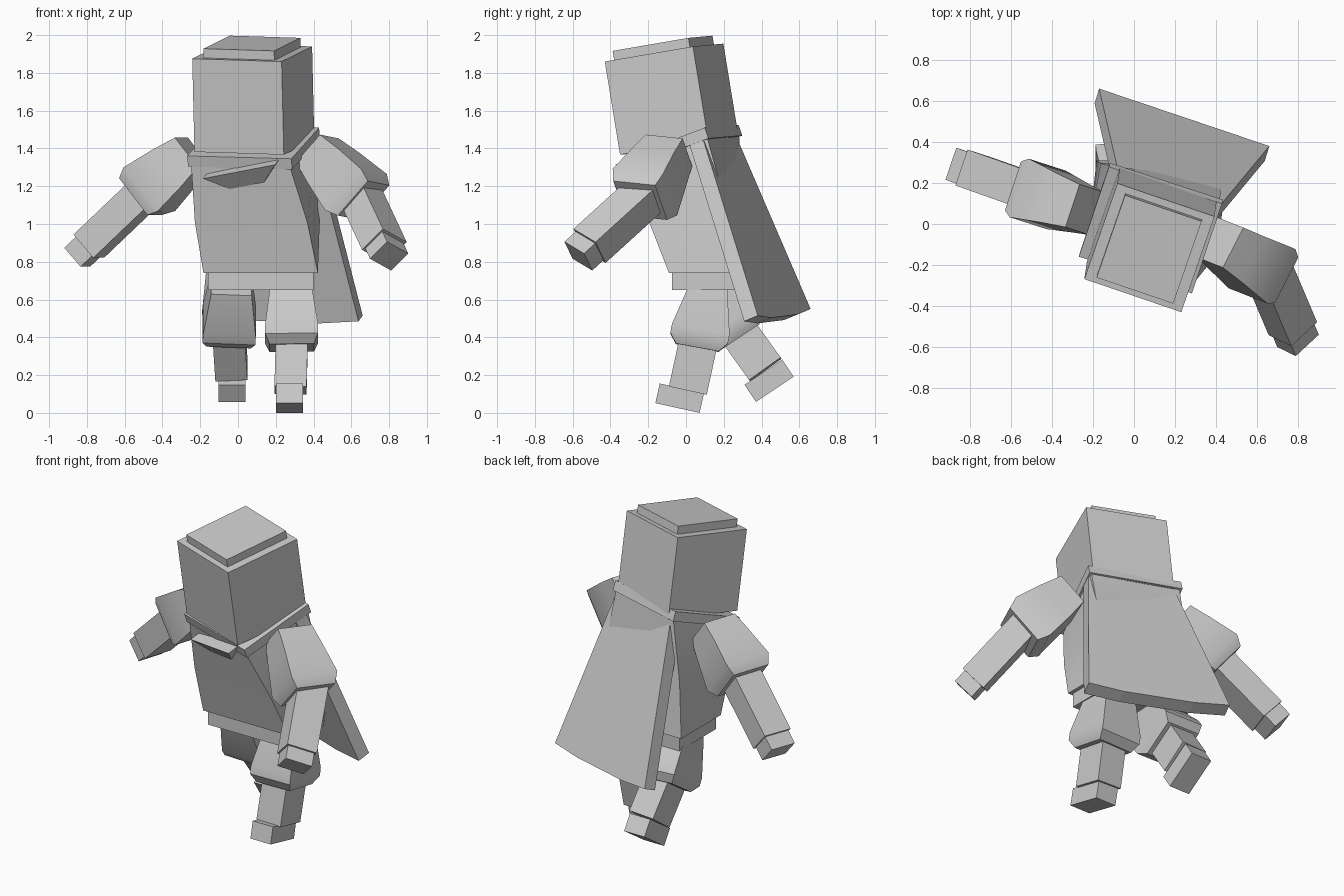
import bpy, bmesh, math
from mathutils import Vector as V

if "Cube" in bpy.data.objects:
    bpy.data.objects.remove(bpy.data.objects["Cube"])


def skin(name, rings, smooth=False):
    """Skin a stack of equal-sized point rings and cap both ends."""
    bm = bmesh.new()
    vs = [[bm.verts.new(p) for p in r] for r in rings]
    n = len(vs[0])
    for a, b in zip(vs, vs[1:]):
        for i in range(n):
            j = (i + 1) % n
            bm.faces.new((a[i], a[j], b[j], b[i]))
    bm.faces.new(vs[0][::-1])
    bm.faces.new(vs[-1])
    bmesh.ops.recalc_face_normals(bm, faces=bm.faces)
    me = bpy.data.meshes.new(name)
    bm.to_mesh(me)
    bm.free()
    ob = bpy.data.objects.new(name, me)
    bpy.context.collection.objects.link(ob)
    if smooth:
        bpy.ops.object.select_all(action='DESELECT')
        ob.select_set(True)
        bpy.context.view_layer.objects.active = ob
        bpy.ops.object.shade_smooth_by_angle(angle=math.radians(30))
    return ob


def block(name, p0, p1, hint, sections, smooth=False):
    """Rectangular sections (t, width along hint, depth) along p0 to p1."""
    p0, p1 = V(p0), V(p1)
    d = (p1 - p0).normalized()
    u = V(hint)
    u = (u - d * u.dot(d)).normalized()
    v = d.cross(u)
    rings = []
    for t, w, h in sections:
        c = p0.lerp(p1, t)
        rings.append([c + u * (w / 2 * a) + v * (h / 2 * b)
                      for a, b in ((-1, -1), (1, -1), (1, 1), (-1, 1))])
    return skin(name, rings, smooth)


def box(name, p0, p1, hint, w, d):
    return block(name, p0, p1, hint, [(0, w, d), (1, w, d)])


# head and raised crown, turned and tipped forward
hx = V((0.945, -0.322, -0.03)).normalized()
hup = V((-0.0235, -0.161, 0.986)).normalized()
top = V((0.075, -0.116, 1.9075))
box("head", top - hup * 0.5, top, hx, 0.5, 0.5)
box("head_crown", top - hup * 0.02, top + hup * 0.05, hx, 0.395, 0.43)

# collar slab
cx = V((0.953, -0.31, -0.026)).normalized()
cup = V((-0.081, -0.329, 0.948)).normalized()
ctop = V((0.08, -0.03, 1.435))
box("collar", ctop - cup * 0.06, ctop, cx, 0.58, 0.49)
block("collar_flap", (0.03, -0.22, 1.31), (0.06, -0.19, 1.22), cx,
      [(0, 0.42, 0.17), (1, 0.2, 0.09)])

# torso twisting from square hips to the turned shoulders
cy = cup.cross(cx)
shoulder = ctop - cup * 0.05
corners = ((-1, -1), (1, -1), (1, 1), (-1, 1))
low = [V((0.12 + 0.303 * a, 0.11 + 0.2 * b, 0.74)) for a, b in corners]
high = [shoulder + cx * (0.275 * a) + cy * (0.235 * b) for a, b in corners]
mid = [p.lerp(q, 0.47) + V((0.015 * a, 0, 0))
       for p, q, (a, b) in zip(low, high, corners)]
skin("torso", [low, mid, high], True)
box("belt", (0.12, 0.11, 0.65), (0.12, 0.11, 0.76), (1, 0, 0), 0.56, 0.37)

# flared cape with a slightly bowed hem
tl, tr = V((-0.08, 0.27, 1.455)), V((0.42, 0.09, 1.45))
bl, br = V((-0.17, 0.66, 0.55)), V((0.66, 0.38, 0.515))
off = V((-0.022, -0.072, -0.03))
outer = [tl, tr, br, br.lerp(bl, 0.25) - V((0, 0, 0.02)),
         br.lerp(bl, 0.75) - V((0, 0, 0.02)), bl]
skin("cape", [outer, [p + off for p in outer]])


# arms: bulging sleeve, forearm, hand
def arm(side, p0, p1, p2, up_hint, low_hint):
    p0, p1, p2 = V(p0), V(p1), V(p2)
    block(side + "_sleeve", p0, p1, up_hint,
          [(0, 0.22, 0.2), (0.35, 0.25, 0.25), (0.85, 0.3, 0.3),
           (1.02, 0.25, 0.25)], True)
    wrist = p1.lerp(p2, 0.82)
    box(side + "_forearm", p1.lerp(p2, -0.1), wrist, low_hint, 0.185, 0.165)
    box(side + "_hand", wrist, p2, low_hint, 0.165, 0.135)


arm("left", (-0.24, 0.07, 1.38), (-0.51, 0.16, 1.15), (-0.85, 0.28, 0.825),
    (0.3, 0.93, 0), (0.3, 0.93, 0))
arm("right", (0.42, -0.09, 1.39), (0.66, -0.24, 1.13), (0.80, -0.57, 0.83),
    (0.45, 0.85, -0.1), (0.72, 0.5, -0.48))


# legs: puffed thigh, shin, foot
def leg(side, hip, knee, ankle, foot_top, foot_end):
    X = (1, 0, 0)
    block(side + "_thigh", hip, knee, X,
          [(0, 0.215, 0.2), (0.7, 0.28, 0.31), (0.85, 0.28, 0.31),
           (1, 0.235, 0.23)], True)
    box(side + "_shin", V(knee).lerp(V(hip), 0.1), ankle, X, 0.17, 0.205)
    box(side + "_foot", foot_top, foot_end, X, 0.143, 0.24)


leg("right", (0.28, 0.12, 0.67), (0.285, 0.06, 0.345), (0.278, 0.01, 0.12),
    (0.273, -0.022, 0.13), (0.273, -0.045, 0.026))
leg("left", (-0.035, 0.11, 0.68), (-0.05, 0.29, 0.41), (-0.035, 0.42, 0.23),
    (-0.033, 0.41, 0.215), (-0.033, 0.47, 0.125))
